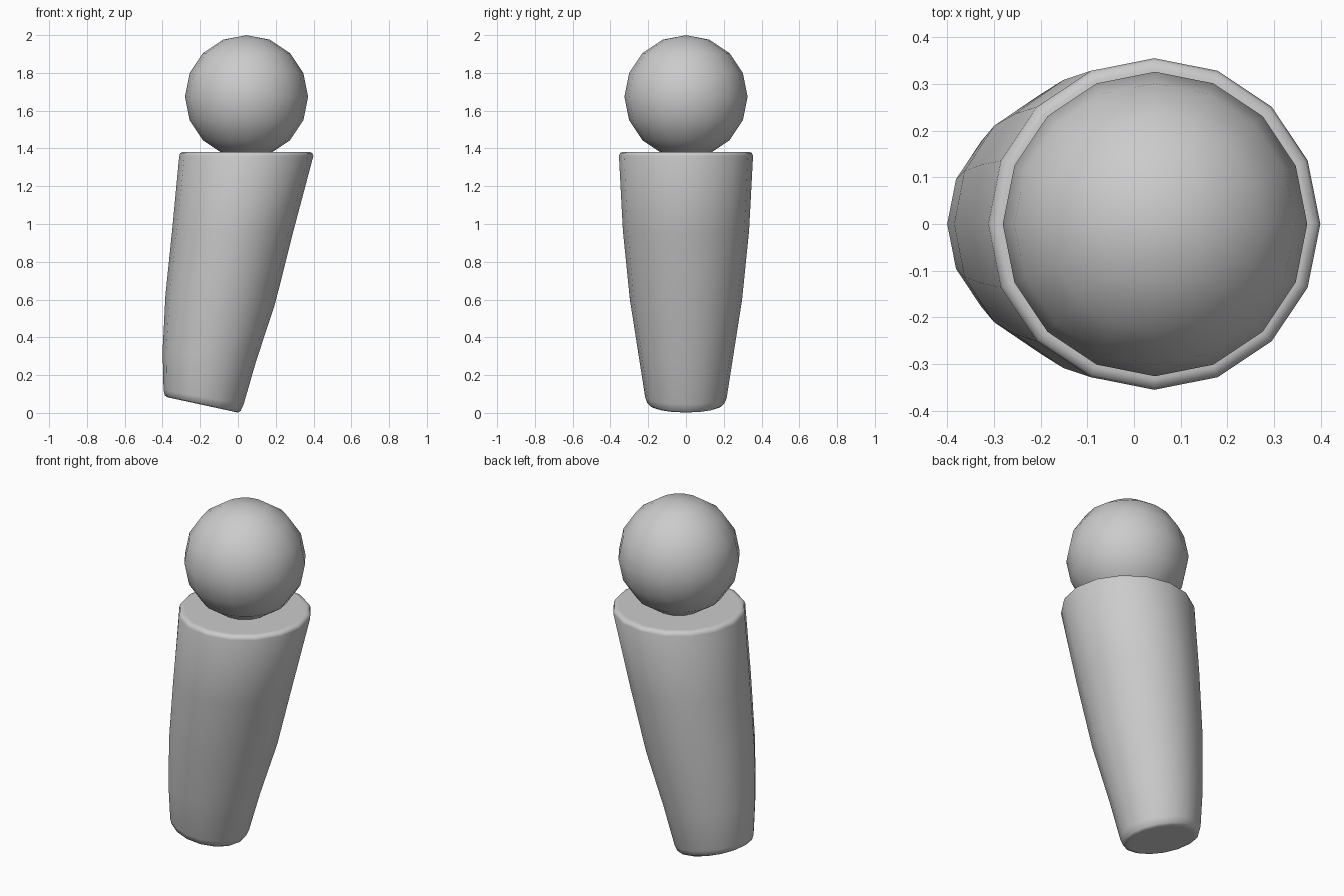
import bpy, bmesh, math

if "Cube" in bpy.data.objects:
    bpy.data.objects.remove(bpy.data.objects["Cube"])

SEGMENTS = 16


def smooth(obj):
    bpy.ops.object.select_all(action='DESELECT')
    obj.select_set(True)
    bpy.context.view_layer.objects.active = obj
    bpy.ops.object.shade_smooth_by_angle(angle=math.radians(65))


def loft(name, sections):
    """Skin ellipses given as left x, left z, right x, right z, half depth."""
    bm = bmesh.new()
    rings = []
    for lx, lz, rx, rz, depth in sections:
        ring = []
        for i in range(SEGMENTS):
            a = 2 * math.pi * i / SEGMENTS
            c = math.cos(a)
            ring.append(bm.verts.new(((lx + rx) / 2 + c * (rx - lx) / 2,
                                      depth * math.sin(a),
                                      (lz + rz) / 2 + c * (rz - lz) / 2)))
        rings.append(ring)
    for low, high in zip(rings, rings[1:]):
        for i in range(SEGMENTS):
            j = (i + 1) % SEGMENTS
            bm.faces.new((low[i], low[j], high[j], high[i]))
    bm.faces.new(rings[0][::-1])
    bm.faces.new(rings[-1])
    mesh = bpy.data.meshes.new(name)
    bm.to_mesh(mesh)
    bm.free()
    obj = bpy.data.objects.new(name, mesh)
    bpy.context.collection.objects.link(obj)
    smooth(obj)
    return obj


# Leaning, bulging body with a tilted foot and rounded rims
loft("body", [
    (-0.360, 0.080, -0.020, 0.006, 0.170),
    (-0.375, 0.083, 0.000, 0.002, 0.188),
    (-0.388, 0.092, 0.014, 0.010, 0.205),
    (-0.395, 0.120, 0.030, 0.045, 0.216),
    (-0.400, 0.330, 0.095, 0.270, 0.250),
    (-0.385, 0.620, 0.197, 0.580, 0.297),
    (-0.348, 0.980, 0.290, 0.950, 0.334),
    (-0.312, 1.360, 0.399, 1.360, 0.355),
    (-0.306, 1.376, 0.393, 1.376, 0.349),
    (-0.290, 1.382, 0.377, 1.382, 0.333),
    (-0.275, 1.382, 0.362, 1.382, 0.318),
])

# Ball head resting on the flat top
bpy.ops.mesh.primitive_uv_sphere_add(segments=SEGMENTS, ring_count=8,
                                     radius=0.326, location=(0.045, 0, 1.674))
head = bpy.context.object
head.name = "head"
smooth(head)
